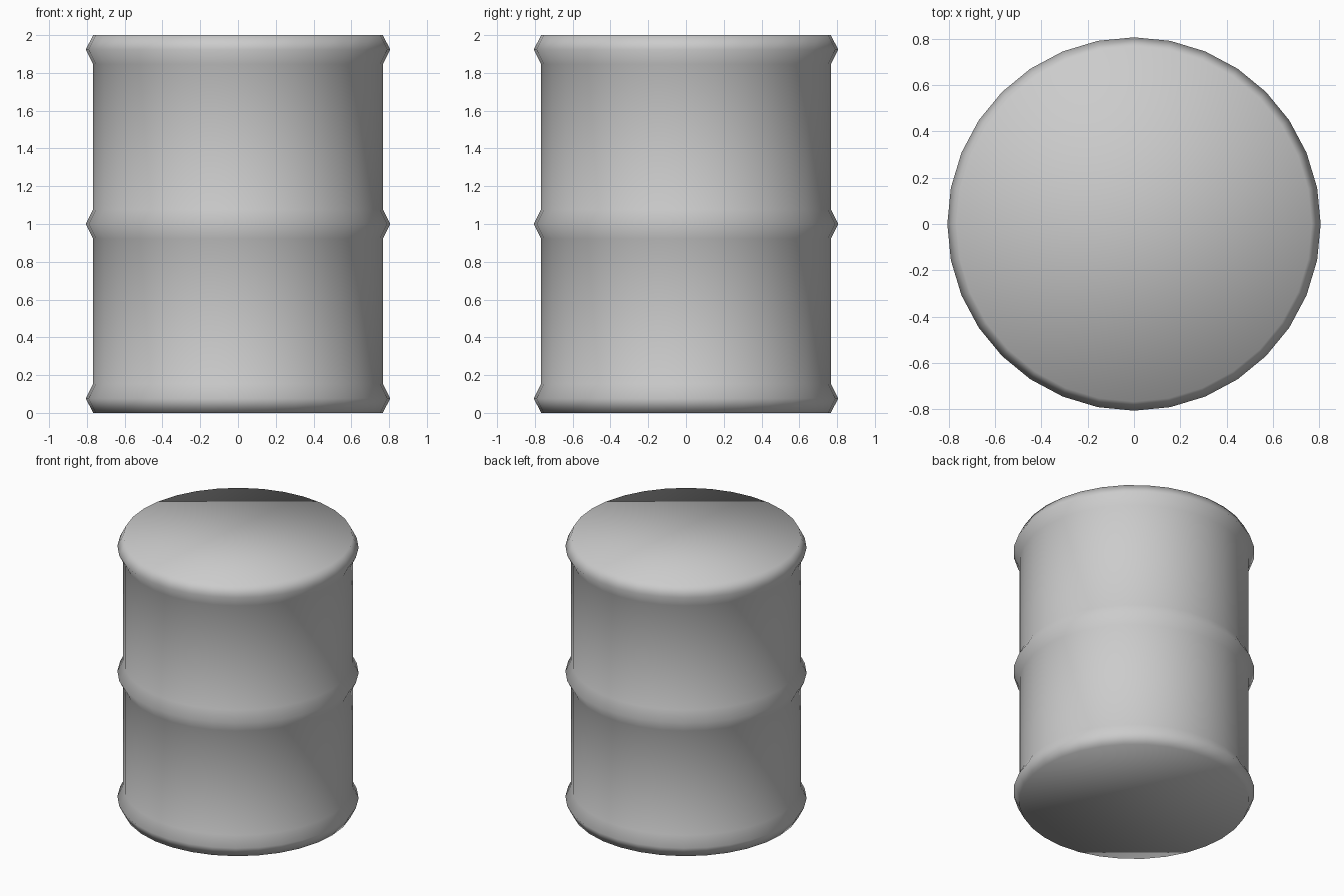
import bpy, bmesh
from math import cos, sin, tau

if "Cube" in bpy.data.objects:
    bpy.data.objects.remove(bpy.data.objects["Cube"])

SIDES = 32
WALL, RIDGE = 0.767, 0.806

# Barrel profile (radius, height): straight wall with three raised hoops
profile = [(WALL, 0.0), (RIDGE, 0.077), (WALL, 0.154),
           (WALL, 0.923), (RIDGE, 1.0), (WALL, 1.077),
           (WALL, 1.846), (RIDGE, 1.923), (WALL, 2.0)]

bm = bmesh.new()
rings = [[bm.verts.new((r * cos(tau * i / SIDES), r * sin(tau * i / SIDES), z))
          for i in range(SIDES)] for r, z in profile]

# Side walls
for low, high in zip(rings, rings[1:]):
    for i in range(SIDES):
        j = (i + 1) % SIDES
        bm.faces.new((low[i], low[j], high[j], high[i]))

# Flat lid and base
bm.faces.new(rings[-1])
bm.faces.new(rings[0][::-1])

# Continuous smooth shading over the whole drum
for face in bm.faces:
    face.smooth = True

mesh = bpy.data.meshes.new("barrel")
bm.to_mesh(mesh)
bm.free()
bpy.context.collection.objects.link(bpy.data.objects.new("barrel", mesh))
